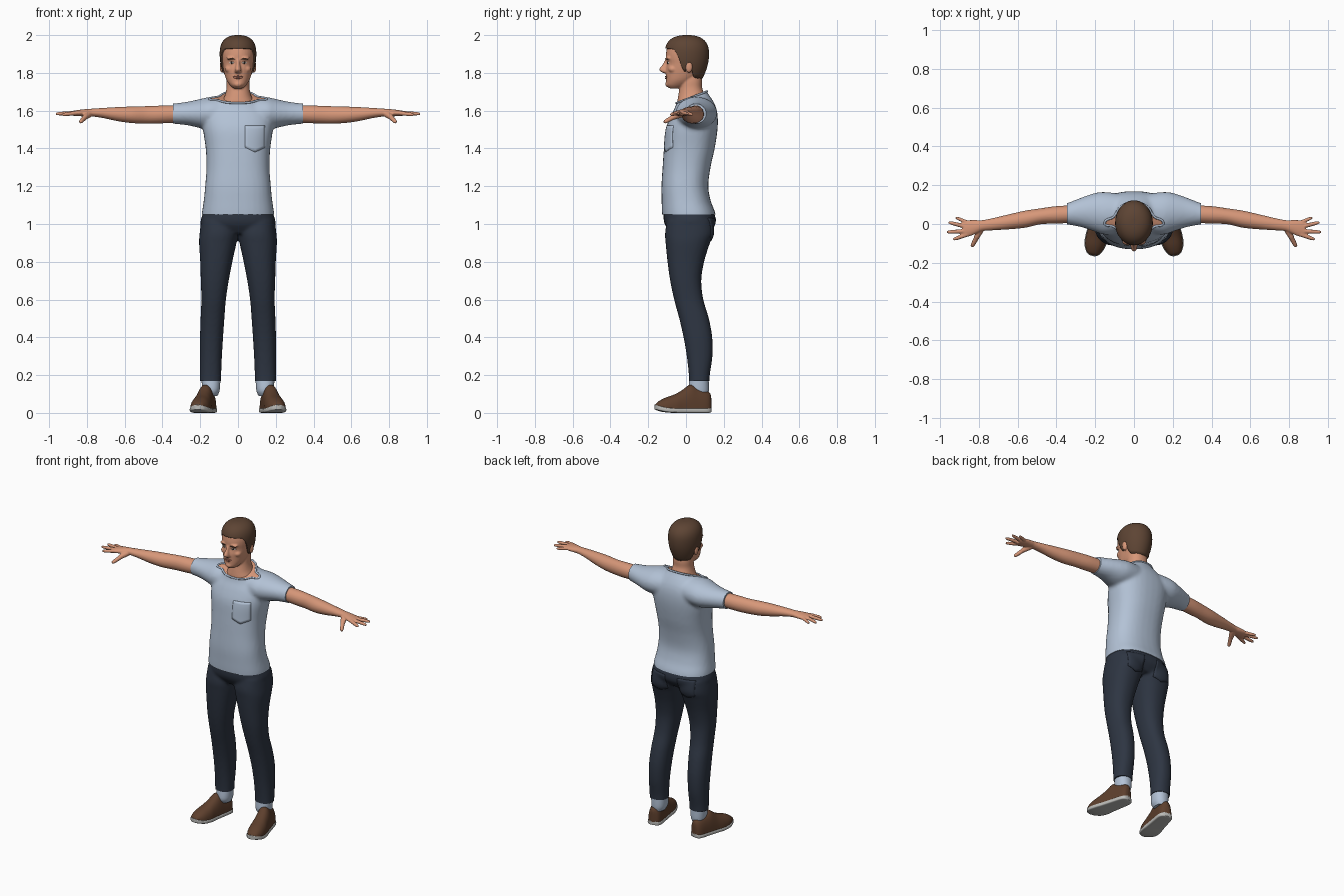
import bpy, bmesh, math
from math import sin, cos, pi
from mathutils import Vector, Matrix
from mathutils.bvhtree import BVHTree

if "Cube" in bpy.data.objects:
    bpy.data.objects.remove(bpy.data.objects["Cube"])


def material(name, rgb):
    m = bpy.data.materials.new(name)
    m.use_nodes = True
    m.diffuse_color = (*rgb, 1)
    m.node_tree.nodes["Principled BSDF"].inputs["Base Color"].default_value = (*rgb, 1)
    return m


SKIN = material("skin", (.68, .31, .19))
SHIRT = material("light blue cotton", (.45, .54, .67))
DENIM = material("dark denim", (.027, .036, .055))
HAIR = material("brown hair", (.11, .058, .034))
LEATHER = material("brown leather", (.11, .05, .026))
RUBBER = material("pale rubber", (.5, .5, .48))
LIP = material("lip", (.45, .17, .12))
EYE = material("eye white", (.6, .57, .53))
IRIS = material("dark iris", (.02, .016, .013))
made = []


# ---- helpers ----
def smooth_rows(rows, k=5):
    out = []
    for i in range(len(rows) - 1):
        quad = rows[max(i - 1, 0)], rows[i], rows[i + 1], rows[min(i + 2, len(rows) - 1)]
        for t in (j / k for j in range(k)):
            out.append([.5 * (2 * b + (c - a) * t + (2 * a - 5 * b + 4 * c - d) * t * t
                              + (3 * b - a - 3 * c + d) * t ** 3) for a, b, c, d in zip(*quad)])
    return out + [rows[-1]]


def ring(c, u, v, e=2.2, seg=32, half=False):
    pts = []
    for i in range(seg):
        a = 2 * pi * i / seg
        p, q = (math.copysign(abs(f) ** (2 / e), f) for f in (cos(a), sin(a)))
        pts.append(Vector(c) + Vector(u) * p + Vector(v) * (max(q, 0) if half else q))
    return pts


def loft(bm, rings, cap_start=True):
    loops = [[bm.verts.new(p) for p in r] for r in rings]
    n = len(loops[0])
    for a, b in zip(loops, loops[1:]):
        for i in range(n):
            bm.faces.new((a[i], a[(i + 1) % n], b[(i + 1) % n], b[i]))
    if cap_start:
        bm.faces.new(loops[0][::-1])
    bm.faces.new(loops[-1])


def upright(bm, rows, e=2.2):
    # rows: height, centre x, half width, front y, back y
    loft(bm, [ring((x, (f + b) / 2, z), (a, 0, 0), (0, (b - f) / 2, 0), e)
              for z, x, a, f, b in smooth_rows(rows)])


def sideways(bm, rows, side=1, k=5):
    # rows: x, y, z, half depth, half height
    loft(bm, [ring((side * x, y, z), (0, ry, 0), (0, 0, rz), 2)
              for x, y, z, ry, rz in smooth_rows(rows, k)])


def finger(bm, p, q, r):
    p, q = Vector(p), Vector(q)
    u = (q - p).cross(Vector((0, 0, 1))).normalized()
    v = u.cross(q - p).normalized()
    loft(bm, [ring(p.lerp(q, t), u * r * f, v * r * f, 2, 16)
              for t, f in ((0, 1.1), (.5, 1), (.8, .9), (.95, .7), (1, .4))])


def ball(bm, c, r):
    bmesh.ops.create_uvsphere(bm, u_segments=24, v_segments=16, radius=1,
                              matrix=Matrix.Translation(c) @ Matrix.Diagonal((*r, 1)))


def make(name, bm, *mats, mirror=False):
    bmesh.ops.recalc_face_normals(bm, faces=bm.faces[:])
    me = bpy.data.meshes.new(name)
    bm.to_mesh(me)
    bm.free()
    ob = bpy.data.objects.new(name, me)
    bpy.context.collection.objects.link(ob)
    for m in mats:
        me.materials.append(m)
    if mirror:
        ob.modifiers.new("Mirror", 'MIRROR')
    made.append(ob)
    return ob


def fuse(name, bm, voxel, rounds, *mats):
    # melt overlapping volumes into one smooth surface
    ob = make(name, bm, *mats)
    r = ob.modifiers.new("Remesh", 'REMESH')
    r.mode, r.voxel_size = 'VOXEL', voxel
    s = ob.modifiers.new("Smooth", 'SMOOTH')
    s.factor, s.iterations = .5, rounds
    dg = bpy.context.evaluated_depsgraph_get()
    me = bpy.data.meshes.new_from_object(ob.evaluated_get(dg))
    ob.modifiers.clear()
    ob.data = me
    me.materials.clear()
    for m in mats:
        me.materials.append(m)
    return ob


def cut(ob, co, no, mat=0):
    bm = bmesh.new()
    bm.from_mesh(ob.data)
    res = bmesh.ops.bisect_plane(bm, geom=bm.verts[:] + bm.edges[:] + bm.faces[:],
                                 plane_co=co, plane_no=no, clear_outer=True)
    edges = [g for g in res["geom_cut"] if isinstance(g, bmesh.types.BMEdge)]
    pts = [g.co.copy() for g in res["geom_cut"] if isinstance(g, bmesh.types.BMVert)]
    bmesh.ops.edgeloop_fill(bm, edges=edges, mat_nr=mat)
    bm.to_mesh(ob.data)
    bm.free()
    return pts


def tree_of(ob):
    bm = bmesh.new()
    bm.from_mesh(ob.data)
    return BVHTree.FromBMesh(bm)


def surface_y(tree, x, z, side=-1):
    hit = tree.ray_cast(Vector((x, side, z)), Vector((0, -side, 0)))[0]
    return hit.y if hit else side * .1


def pocket(name, tree, x, top, w, h, tip, side, mat, mirror=False):
    bm, n = bmesh.new(), 8
    grid = []
    for j in range(n + 1):
        for u in (2 * i / n - 1 for i in range(n + 1)):
            z = top - j / n * (h - tip * abs(u))
            grid.append(bm.verts.new((x + u * w, surface_y(tree, x + u * w, z, side), z)))
    for j in range(n):
        for i in range(n):
            k = j * (n + 1) + i
            bm.faces.new((grid[k], grid[k + 1], grid[k + n + 2], grid[k + n + 1]))
    s = make(name, bm, mat, mirror=mirror).modifiers.new("Solidify", 'SOLIDIFY')
    s.thickness, s.offset = .006, 0


# ---- shirt ----
bm = bmesh.new()
upright(bm, [(.98, 0, .19, -.12, .155), (1.05, 0, .192, -.127, .157), (1.12, 0, .182, -.129, .132),
             (1.2, 0, .174, -.13, .118), (1.3, 0, .167, -.124, .13), (1.4, 0, .171, -.117, .152),
             (1.5, 0, .185, -.107, .167), (1.57, 0, .185, -.082, .168), (1.62, 0, .15, -.057, .158),
             (1.66, 0, .11, -.047, .138), (1.7, 0, .08, -.035, .112), (1.76, 0, .07, -.03, .09)], 2.4)
for side in (1, -1):
    sideways(bm, [(.06, .055, 1.59, .1, .085), (.15, .055, 1.588, .11, .084), (.2, .06, 1.585, .1, .077),
                  (.27, .06, 1.585, .077, .062), (.35, .052, 1.584, .054, .053),
                  (.39, .05, 1.583, .052, .051)], side)
shirt = fuse("shirt", bm, .01, 6, SHIRT, SKIN)
cut(shirt, (0, 0, 1.05), (0, 0, -1))
cut(shirt, (.345, 0, 0), (1, 0, 0))
cut(shirt, (-.345, 0, 0), (-1, 0, 0))
rim = cut(shirt, (0, -.065, 1.635), Vector((0, -.38, 1)).normalized(), 1)
rim.sort(key=lambda p: math.atan2(p.y - .03, p.x))
curve = bpy.data.curves.new("collar", 'CURVE')
curve.dimensions, curve.bevel_depth, curve.bevel_resolution = '3D', .006, 2
line = curve.splines.new('POLY')
line.points.add(len(rim) - 1)
line.use_cyclic_u = True
for p, co in zip(line.points, rim):
    p.co = (*co, 1)
curve.materials.append(SHIRT)
bpy.context.collection.objects.link(bpy.data.objects.new("collar", curve))
pocket("chest_pocket", tree_of(shirt), .09, 1.52, .052, .14, .025, -1, SHIRT)

# ---- trousers ----
bm = bmesh.new()
upright(bm, [(.95, 0, .15, -.08, .12), (1, 0, .197, -.113, .155), (1.05, 0, .188, -.119, .152),
             (1.1, 0, .17, -.11, .12)], 2.4)
leg = [(1.02, .1, .095, -.1, .14), (.95, .102, .101, -.111, .147), (.9, .107, .099, -.108, .127),
       (.8, .115, .085, -.098, .096), (.7, .123, .074, -.084, .081), (.6, .129, .065, -.063, .092),
       (.5, .135, .063, -.036, .121), (.4, .14, .061, -.013, .139), (.3, .143, .058, .004, .14),
       (.2, .145, .056, .015, .126), (.13, .146, .056, .017, .122)]
for side in (1, -1):
    upright(bm, [(z, side * x, a, f, b) for z, x, a, f, b in leg], 2.3)
trousers = fuse("trousers", bm, .009, 4, DENIM)
cut(trousers, (0, 0, .17), (0, 0, -1))
pocket("back_pockets", tree_of(trousers), .1, 1.03, .055, .12, .02, 1, DENIM, True)

# ---- trouser cuffs and shoes ----
bm = bmesh.new()
upright(bm, [(.09, .145, .036, .03, .115), (.12, .143, .046, .014, .121), (.18, .143, .05, .018, .12)])
make("cuffs", bm, SHIRT, mirror=True)
heel, toe = Vector((.148, .132, 0)), Vector((.215, -.165, 0))
along = (toe - heel).normalized()
across = Vector((-along.y, along.x, 0))
up = Vector((0, 0, 1))
# rows: distance from heel, half width, underside height, top height
last = smooth_rows([(0, .012, .004, .09), (.008, .03, .001, .108), (.03, .041, 0, .12), (.08, .045, 0, .137),
                    (.115, .047, 0, .148), (.16, .05, 0, .118), (.2, .054, 0, .097), (.25, .05, .004, .079),
                    (.285, .034, .012, .06), (.298, .02, .016, .046), (.304, .008, .018, .036)])
upper, sole = bmesh.new(), bmesh.new()
loft(upper, [ring(heel + along * s + up * (b + .02), across * w, up * (t - b - .02), 2.3, half=True)
             for s, w, b, t in last])
loft(sole, [ring(heel + along * s + up * (b + .013), across * (w + .004), up * .013, 5)
            for s, w, b, t in last])
make("shoe_uppers", upper, LEATHER, mirror=True)
make("shoe_soles", sole, RUBBER, mirror=True)

# ---- arms and hands ----
bm = bmesh.new()
sideways(bm, [(.3, .052, 1.583, .045, .045), (.4, .047, 1.58, .045, .047), (.48, .04, 1.578, .041, .046),
              (.56, .025, 1.578, .044, .044), (.64, .012, 1.582, .039, .037), (.72, 0, 1.588, .032, .026),
              (.78, -.008, 1.59, .028, .02), (.81, -.014, 1.589, .034, .019), (.85, -.022, 1.587, .042, .016),
              (.88, -.026, 1.586, .038, .012)])
for p, q, r in (((.86, -.054, 1.587), (.932, -.08, 1.578), .0105),
                ((.865, -.036, 1.588), (.966, -.042, 1.583), .0105),
                ((.865, -.014, 1.588), (.957, .009, 1.583), .0105),
                ((.85, .004, 1.587), (.92, .034, 1.58), .0095),
                ((.785, -.02, 1.583), (.817, -.078, 1.562), .016),
                ((.81, -.068, 1.565), (.836, -.117, 1.538), .012)):
    finger(bm, p, q, r)
fuse("arms", bm, .0045, 2, SKIN).modifiers.new("Mirror", 'MIRROR')

# ---- head ----
bm = bmesh.new()
upright(bm, [(1.6, 0, .1, -.04, .12), (1.64, 0, .088, -.046, .11), (1.68, 0, .07, -.041, .1),
             (1.72, 0, .061, -.034, .086), (1.76, 0, .06, -.03, .086), (1.81, 0, .055, -.02, .08)])
upright(bm, [(1.718, 0, .024, -.088, -.03), (1.735, 0, .043, -.104, .01), (1.76, 0, .06, -.105, .045),
             (1.79, 0, .071, -.106, .08), (1.82, 0, .078, -.107, .1), (1.85, 0, .083, -.102, .106),
             (1.88, 0, .086, -.107, .11), (1.91, 0, .087, -.105, .11), (1.94, 0, .081, -.097, .103),
             (1.97, 0, .06, -.07, .08), (1.985, 0, .03, -.03, .045)])
upright(bm, [(1.798, 0, .01, -.116, -.08), (1.806, 0, .018, -.132, -.08), (1.82, 0, .016, -.142, -.08),
             (1.845, 0, .011, -.124, -.08), (1.875, 0, .01, -.108, -.08)])
ball(bm, (0, -.094, 1.74), (.022, .016, .016))
for side in (1, -1):
    ball(bm, (side * .032, -.092, 1.878), (.03, .017, .009))
    ball(bm, (side * .086, .016, 1.832), (.011, .019, .032))
    ball(bm, (side * .045, -.068, 1.82), (.025, .026, .02))
head = fuse("head", bm, .005, 3, SKIN)
face = tree_of(head)


def strip(bm, x0, x1, z, bow, ry, rz):
    rows = []
    for t in (i / 10 for i in range(11)):
        x, f = x0 + (x1 - x0) * t, max(.12, sin(pi * t) ** .7)
        h = z + bow * sin(pi * t)
        rows.append((x, surface_y(face, x, h), h, ry * f, rz * f))
    sideways(bm, rows, k=2)


# ---- facial details ----
for name, mat, x0, x1, z, bow, ry, rz in (("eyes", EYE, .02, .048, 1.854, 0, .003, .006),
                                          ("irises", IRIS, .027, .041, 1.854, 0, .005, .006),
                                          ("eyebrows", HAIR, .014, .056, 1.871, .004, .004, .004)):
    bm = bmesh.new()
    strip(bm, x0, x1, z, bow, ry, rz)
    make(name, bm, mat, mirror=True)
bm = bmesh.new()
strip(bm, -.026, .026, 1.78, .001, .005, .004)
strip(bm, -.023, .023, 1.775, -.003, .006, .005)
make("lips", bm, LIP)

# ---- hair cap, its lower edge following the hairline around the head ----
hairline = [(-1, 1.93), (-.6, 1.925), (-.42, 1.895), (-.25, 1.83), (-.15, 1.805), (-.02, 1.81),
            (.05, 1.85), (.2, 1.85), (.3, 1.8), (.45, 1.775), (1.01, 1.765)]


def hair_edge(s):
    for (a, za), (b, zb) in zip(hairline, hairline[1:]):
        if s <= b:
            return za + (zb - za) * max(s - a, 0) / (b - a)


def hair_point(a, t):
    low = hair_edge(sin(a))
    z = low + (1.9995 - low) * (1 - (1 - t) ** 2)
    k = (1 - ((z - 1.9) / .1) ** 2.5) ** .4 if z > 1.9 else 1 - .35 * ((1.9 - z) / .14) ** 2
    return Vector((.097 * k * cos(a), .005 + .117 * k * sin(a), z))


bm = bmesh.new()
loft(bm, [[hair_point(2 * pi * i / 96, j / 24) for i in range(96)] for j in range(25)], False)
s = make("hair", bm, HAIR).modifiers.new("Solidify", 'SOLIDIFY')
s.thickness, s.offset = .014, -1

# ---- smooth shading with sharp hems ----
bpy.ops.object.select_all(action='DESELECT')
for ob in made:
    ob.select_set(True)
bpy.context.view_layer.objects.active = made[0]
bpy.ops.object.shade_smooth_by_angle(angle=math.radians(45))
